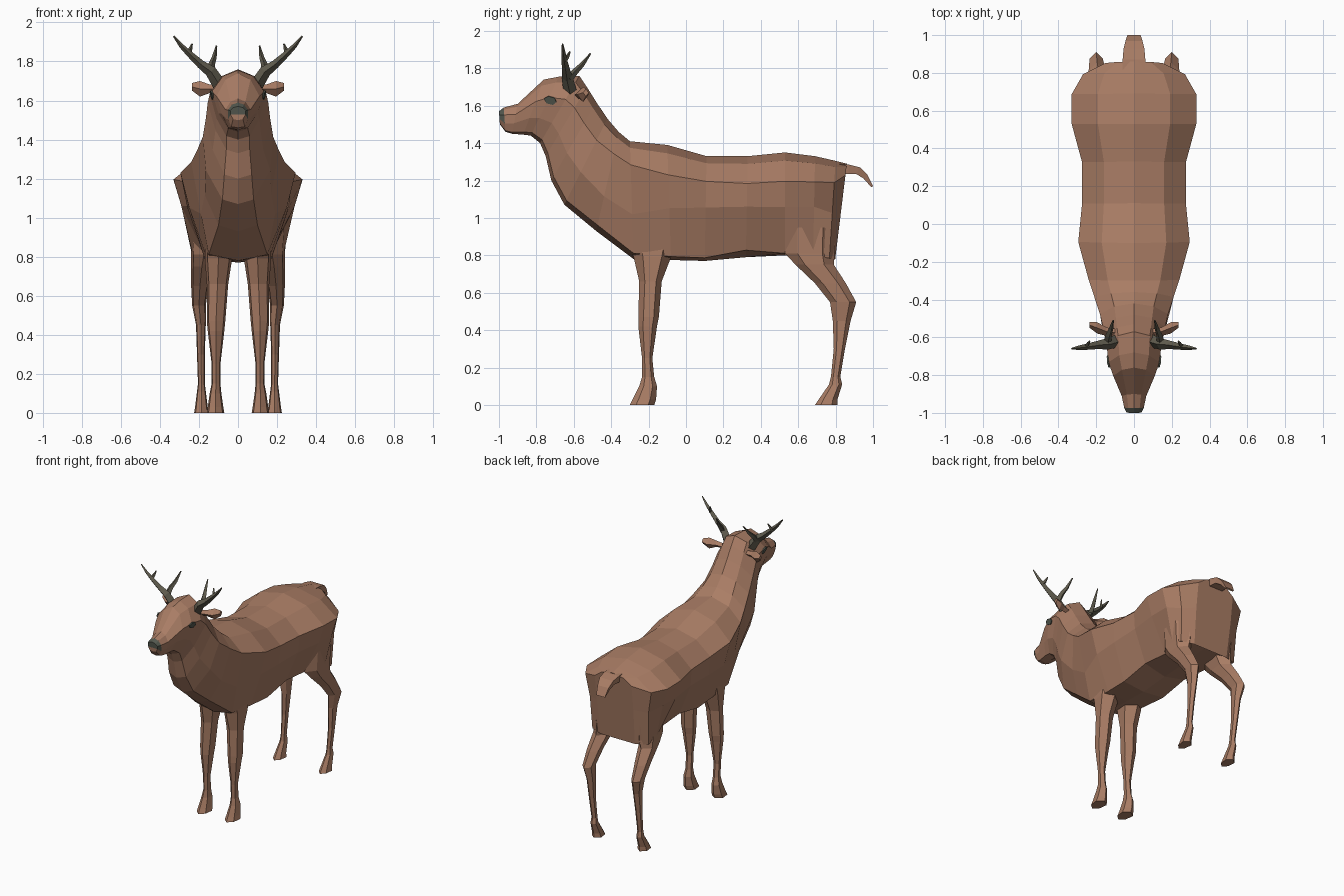
import bpy, bmesh, math
from mathutils import Vector


def material(name, rgb):
    m = bpy.data.materials.new(name)
    m.diffuse_color = (*rgb, 1)
    return m


FUR = material("brown fur", (0.40, 0.205, 0.13))
HORN = material("grey horn", (0.115, 0.105, 0.075))
DARK = material("dark green grey", (0.085, 0.095, 0.075))


def loft(name, rings, mat, mirror=False):
    """Skin a list of equal-length rings and close both ends."""
    bm = bmesh.new()
    vr = [[bm.verts.new(p) for p in r] for r in rings]
    n = len(vr[0])
    for a, b in zip(vr, vr[1:]):
        for i in range(n):
            j = (i + 1) % n
            bm.faces.new((a[i], a[j], b[j], b[i]))
    for r in (vr[0], vr[-1]):
        # end caps made of strips running across the ring
        for i in range(n // 2):
            strip = [r[i], r[i + 1], r[(n - i - 1) % n], r[(n - i) % n]]
            bm.faces.new(list(dict.fromkeys(strip)))
    bmesh.ops.recalc_face_normals(bm, faces=bm.faces)
    me = bpy.data.meshes.new(name)
    bm.to_mesh(me)
    bm.free()
    me.materials.append(mat)
    ob = bpy.data.objects.new(name, me)
    bpy.context.collection.objects.link(ob)
    if mirror:
        ob.modifiers.new("mirror", 'MIRROR').use_mirror_merge = False
    return ob


def torso_ring(yt, zt, yb, zb, *sides):
    """Ring from a top point to a bottom point; sides are (half width, fraction down)."""
    top, bot = Vector((0, yt, zt)), Vector((0, yb, zb))
    (cx, ct) = sides[0]
    half = [(cx * 0.58, ct * 0.28), *sides]
    right = [top.lerp(bot, t) + Vector((x, 0, 0)) if t <= 1 else
             top + (bot - top) * t + Vector((x, 0, 0)) for x, t in half]
    left = [Vector((-p.x, p.y, p.z)) for p in reversed(right)]
    return [top, *right, bot, *left]


# Body, neck and head: top y z, bottom y z, then crease, flank and belly
trunk = [
    (.86, 1.29, .81, .88, (.15, .15), (.15, .6), (.14, 1.25)),
    (.80, 1.305, .77, .84, (.27, .25), (.24, .6), (.23, 1.12)),
    (.69, 1.33, .68, .82, (.33, .27), (.29, .53), (.23, 1.04)),
    (.53, 1.35, .53, .80, (.33, .28), (.29, .53), (.17, .98)),
    (.33, 1.33, .32, .79, (.275, .27), (.265, .5), (.17, .93)),
    (.11, 1.33, .10, .77, (.275, .24), (.26, .49), (.17, .97)),
    (-.10, 1.39, -.08, .775, (.295, .26), (.25, .55), (.16, .97)),
    (-.30, 1.41, -.28, .78, (.24, .2), (.19, .62), (.15, .95)),
]
neck = [
    (-.36, 1.46, -.48, .93, (.21, .22), (.17, .65), (.10, .94)),
    (-.42, 1.53, -.65, 1.07, (.18, .25), (.165, .62), (.08, .95)),
    (-.48, 1.62, -.72, 1.20, (.165, .27), (.13, .65), (.07, .95)),
    (-.53, 1.70, -.75, 1.33, (.155, .3), (.115, .68), (.06, .95)),
]
head = [
    (-.57, 1.76, -.78, 1.40, (.145, .35), (.11, .7), (.06, .95)),
    (-.68, 1.755, -.83, 1.44, (.135, .35), (.10, .7), (.05, .95)),
    (-.76, 1.74, -.87, 1.445, (.11, .4), (.085, .7), (.05, .95)),
    (-.90, 1.61, -.93, 1.45, (.065, .35), (.06, .65), (.04, .95)),
    (-.975, 1.59, -.965, 1.46, (.052, .3), (.05, .65), (.035, .95)),
    (-1.0, 1.57, -.995, 1.50, (.04, .3), (.038, .6), (.025, .95)),
]
body = loft("body", [torso_ring(*r) for r in trunk + neck + head], FUR)

# Nose: upper faces at the tip of the muzzle
body.data.materials.append(DARK)
for f in body.data.polygons:
    if f.center.y < -.98 and f.center.z > 1.53:
        f.material_index = 1


# Legs: height, front y, back y, inner x, outer x
def leg(name, rows):
    rings = []
    for z, y0, y1, x0, x1 in rows:
        ya, yb, xm = y0 + (y1 - y0) * .25, y0 + (y1 - y0) * .75, (x0 + x1) / 2
        q = (x1 - x0) * .2
        rings.append([(xm, y0, z), (x1 - q / 2, ya, z), (x1, yb, z),
                      (xm, y1, z), (x0, yb, z), (x0 + q / 2, ya, z)])
    return loft(name, rings, FUR, True)


leg("front_legs", [
    (0, -.30, -.17, .07, .16), (.03, -.285, -.16, .075, .155),
    (.10, -.25, -.155, .085, .145), (.15, -.235, -.17, .09, .135),
    (.25, -.235, -.18, .09, .135), (.42, -.255, -.155, .07, .155),
    (.47, -.255, -.145, .065, .16), (.66, -.25, -.13, .05, .16),
    (.79, -.28, -.08, .03, .17), (.92, -.33, -.03, .03, .17)])
leg("hind_legs", [
    (0, .69, .81, .15, .225), (.03, .71, .81, .155, .22),
    (.11, .765, .835, .165, .21), (.15, .775, .825, .17, .205),
    (.30, .79, .85, .17, .21), (.45, .785, .88, .165, .215),
    (.55, .77, .91, .165, .235), (.65, .69, .855, .15, .24),
    (.75, .585, .79, .13, .24), (.81, .53, .795, .11, .24),
    (.95, .53, .80, .11, .25)])


# Ears and tail: flat diamond sections
def ear_ring(x, y, z, ry, rz):
    return [(x, y - ry, z), (x, y, z + rz), (x, y + ry, z), (x, y, z - rz)]


loft("ears", [ear_ring(.10, -.575, 1.655, .02, .02), ear_ring(.145, -.57, 1.66, .022, .022),
              ear_ring(.195, -.55, 1.66, .03, .04), ear_ring(.235, -.535, 1.67, .015, .02)],
     FUR, True)

loft("tail", [[(-w, y, z), (w, y, z), (w * .9, y - dy, z - t), (-w * .9, y - dy, z - t)]
              for y, z, w, t, dy in [(.80, 1.29, .06, .05, 0), (.87, 1.285, .06, .05, 0),
                                     (.93, 1.27, .055, .035, .02), (.97, 1.23, .045, .02, .02),
                                     (1.0, 1.17, .035, .005, .01)]], FUR)


# Antlers: tapered four-sided beams, x y z radius
def tine(name, path):
    rings = []
    for i, (x, y, z, r) in enumerate(path):
        a, b = path[max(i - 1, 0)], path[min(i + 1, len(path) - 1)]
        d = (Vector(b[:3]) - Vector(a[:3])).normalized()
        u = d.cross(Vector((0, 1, 0))).normalized()
        v = d.cross(u)
        rings.append([Vector((x, y, z)) + r * (u * math.cos(k * math.pi / 2) +
                      v * math.sin(k * math.pi / 2)) for k in range(4)])
    return loft(name, rings, HORN, True)


tine("antler_beams", [(.095, -.62, 1.68, .035), (.14, -.635, 1.75, .03), (.19, -.64, 1.785, .022),
                      (.25, -.65, 1.84, .016), (.29, -.655, 1.88, .012), (.33, -.66, 1.93, .004)])
tine("antler_back_tines", [(.14, -.625, 1.745, .022), (.135, -.59, 1.785, .017),
                           (.122, -.555, 1.82, .013), (.11, -.51, 1.88, .004)])
tine("antler_short_tines", [(.255, -.65, 1.84, .013), (.245, -.635, 1.86, .011),
                            (.235, -.62, 1.89, .004)])

# Eyes: thin almond plates lying on the sides of the head
bpy.context.view_layer.update()
_, spot, normal, _ = body.closest_point_on_mesh(Vector((.16, -.73, 1.622)))
along = (Vector((0, -1, .25)) - normal * Vector((0, -1, .25)).dot(normal)).normalized()
up = normal.cross(along)
almond = [(-.035, 0), (-.02, .02), (.015, .02), (.035, 0), (.015, -.02), (-.02, -.02)]
loft("eyes", [[spot + along * a + up * b + normal * h for a, b in almond]
              for h in (-.003, .006)], DARK, True)
